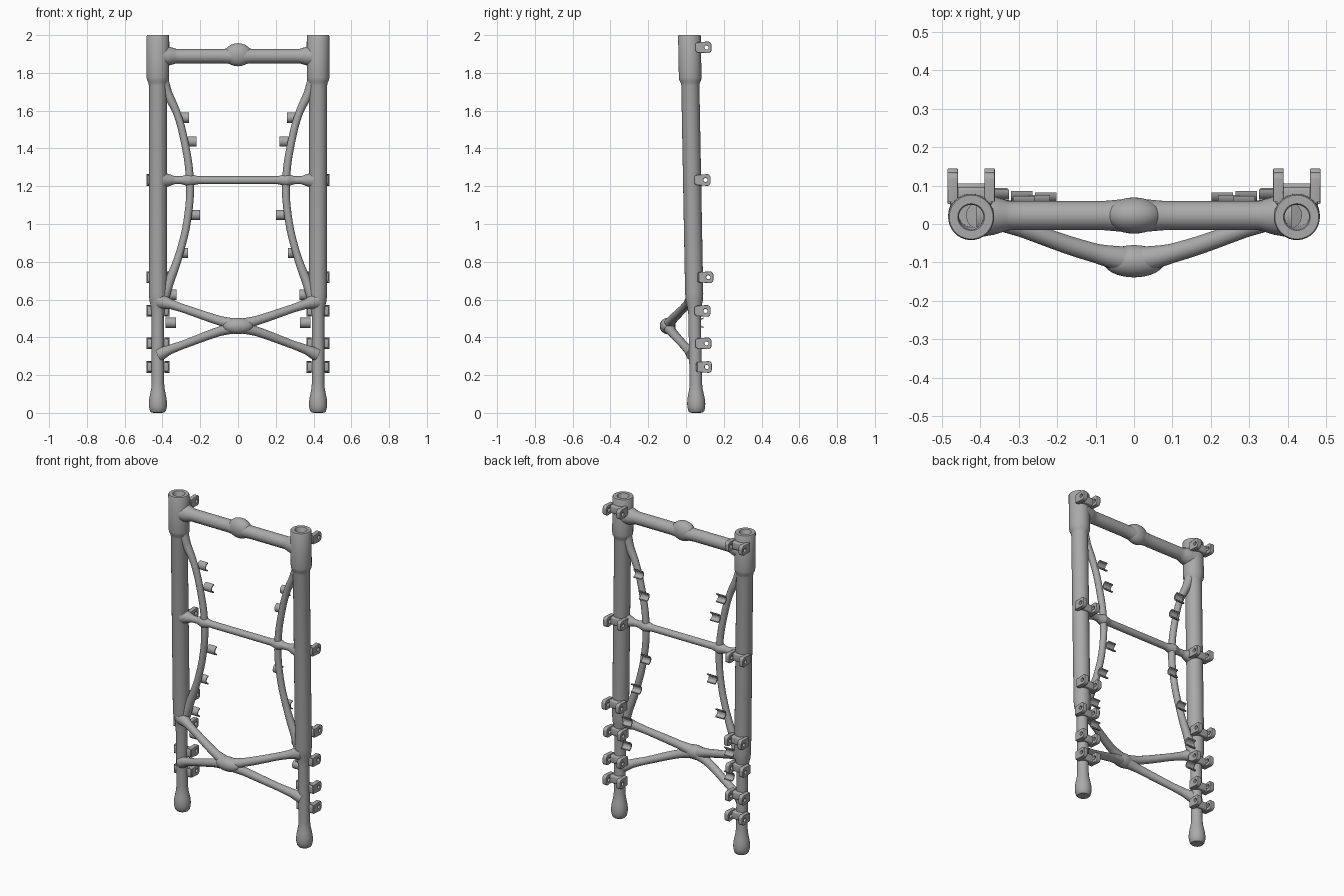
import bpy, bmesh
from math import sin, cos, pi, radians

cube = bpy.data.objects.get("Cube")
if cube:
    bpy.data.objects.remove(cube, do_unlink=True)

grey = bpy.data.materials.new("plain_grey")
grey.use_nodes = True
grey.diffuse_color = (0.4, 0.4, 0.4, 1)
grey.node_tree.nodes["Principled BSDF"].inputs["Base Color"].default_value = (0.4, 0.4, 0.4, 1)

LEG_X = 0.424
SIDES = (("left", 1), ("right", -1))


def leg_y(z):
    """Depth of the leaning leg axis at height z."""
    return 0.055 - 0.0185 * z


def select(objs):
    bpy.ops.object.select_all(action='DESELECT')
    for o in objs:
        o.select_set(True)
    bpy.context.view_layer.objects.active = objs[0]


def finish(obj, angle=40):
    select([obj])
    if obj.type == 'CURVE':
        bpy.ops.object.convert(target='MESH')
        obj = bpy.context.object
    obj.data.materials.clear()
    obj.data.materials.append(grey)
    bpy.ops.object.shade_smooth_by_angle(angle=radians(angle))
    return obj


def add(name, data):
    obj = bpy.data.objects.new(name, data)
    bpy.context.collection.objects.link(obj)
    return obj


def lathe(name, profile, x, sides=40):
    """Revolve (radius, z) points round the leaning axis."""
    bm = bmesh.new()
    rings = []
    for r, z in profile:
        count = sides if r > 0 else 1
        rings.append([bm.verts.new((x + r * cos(2 * pi * i / sides),
                                    leg_y(z) + r * sin(2 * pi * i / sides), z))
                      for i in range(count)])
    for a, b in zip(rings, rings[1:]):
        for i in range(sides):
            j = (i + 1) % sides
            quad = [a[i % len(a)], a[j % len(a)], b[j % len(b)], b[i % len(b)]]
            bm.faces.new(list(dict.fromkeys(quad)))
    bmesh.ops.recalc_face_normals(bm, faces=bm.faces)
    mesh = bpy.data.meshes.new(name)
    bm.to_mesh(mesh)
    bm.free()
    return finish(add(name, mesh))


def tube(name, points, side=1):
    """Smooth tube through (x, y, z, radius) points."""
    cu = bpy.data.curves.new(name, 'CURVE')
    cu.dimensions = '3D'
    cu.bevel_depth = 1
    cu.bevel_resolution = 6
    cu.resolution_u = 10
    cu.use_fill_caps = True
    sp = cu.splines.new('BEZIER')
    sp.bezier_points.add(len(points) - 1)
    for p, (x, y, z, r) in zip(sp.bezier_points, points):
        p.co = (x * side, y, z)
        p.radius = r
        p.handle_left_type = p.handle_right_type = 'AUTO'
    return finish(add(name, cu))


def plate(name, outlines, width, bevel=0.0):
    """Fill (y, z) outlines and extrude them along x."""
    cu = bpy.data.curves.new(name, 'CURVE')
    cu.dimensions = '2D'
    cu.fill_mode = 'BOTH'
    cu.extrude = width / 2 - bevel
    cu.bevel_depth = bevel
    cu.bevel_resolution = 2
    for pts in outlines:
        sp = cu.splines.new('POLY')
        sp.points.add(len(pts) - 1)
        sp.use_cyclic_u = True
        for p, (u, v) in zip(sp.points, pts):
            p.co = (u, v, 0, 1)
    obj = add(name, cu)
    obj.rotation_euler = (pi / 2, 0, pi / 2)
    return finish(obj)


def arc(cy, cz, r, start, end, n=8):
    return [(cy + r * cos(radians(start + (end - start) * i / n)),
             cz + r * sin(radians(start + (end - start) * i / n))) for i in range(n + 1)]


def ellipsoid(name, loc, scale):
    bpy.ops.mesh.primitive_uv_sphere_add(segments=32, ring_count=20, radius=1, location=loc)
    obj = bpy.context.object
    obj.name = name
    obj.scale = scale
    return finish(obj, 80)


# Legs: rounded foot, thin shank, main tube, hollow sleeve
leg_profile = [(0, 0), (0.034, 0.001), (0.042, 0.01), (0.047, 0.03), (0.048, 0.05),
               (0.046, 0.075), (0.041, 0.1), (0.035, 0.13), (0.033, 0.16), (0.033, 0.52),
               (0.037, 0.56), (0.045, 0.595), (0.048, 0.63), (0.048, 1.735), (0.051, 1.748),
               (0.058, 1.762), (0.06, 1.775), (0.06, 1.995), (0.057, 2), (0.035, 2),
               (0.032, 1.996), (0.032, 1.65), (0, 1.65)]
for label, s in SIDES:
    lathe(label + "_leg", leg_profile, s * LEG_X)

# Cross bars flaring into the legs
Y_TOP = 0.022
for label, s in SIDES:
    tube(label + "_top_bar", [(0.41, Y_TOP, 1.889, 0.058), (0.365, Y_TOP, 1.889, 0.05),
                              (0.325, Y_TOP, 1.889, 0.038), (0.08, Y_TOP, 1.889, 0.038),
                              (0, Y_TOP, 1.889, 0.045)], s)
    tube(label + "_middle_bar", [(0.4, 0.032, 1.232, 0.045), (0.365, 0.032, 1.232, 0.032),
                                 (0.335, 0.032, 1.232, 0.021), (0.3, 0.032, 1.232, 0.021),
                                 (0.26, 0.032, 1.232, 0.033), (0.21, 0.032, 1.232, 0.021),
                                 (0, 0.032, 1.232, 0.021)], s)
ellipsoid("top_bar_boss", (0, Y_TOP, 1.896), (0.074, 0.047, 0.061))

# Bowed side braces
bow = [(0.405, 1.77, 0.035), (0.372, 1.69, 0.025), (0.325, 1.59, 0.02), (0.284, 1.44, 0.02),
       (0.255, 1.232, 0.021), (0.264, 1.05, 0.02), (0.308, 0.85, 0.02), (0.365, 0.69, 0.025),
       (0.405, 0.59, 0.035)]
for label, s in SIDES:
    tube(label + "_bowed_brace", [(x, leg_y(z), z, r) for x, z, r in bow], s)

# Forward X brace with a swollen hub
HUB = (0, -0.097, 0.46, 0.036)
for label, s in SIDES:
    tube(label + "_upper_strut", [(0.415, 0.035, 0.592, 0.042), (0.35, 0.008, 0.573, 0.025),
                                  (0.29, -0.013, 0.553, 0.022), (0.1, -0.076, 0.489, 0.025), HUB], s)
    tube(label + "_lower_strut", [(0.415, 0.035, 0.31, 0.035), (0.36, 0.012, 0.335, 0.025),
                                  (0.29, -0.013, 0.361, 0.022), (0.1, -0.076, 0.431, 0.025), HUB], s)
ellipsoid("strut_hub", HUB[:3], (0.08, 0.042, 0.043))

# Rear bracket: two drilled lugs on a saddle, tip at local y = 0
lug_outline = [(-0.075, 0.024)] + [(-0.075, -0.024)] + arc(-0.019, -0.012, 0.016, -90, 0) \
    + arc(-0.019, 0.012, 0.016, 0, 90)
hole = arc(-0.027, 0, 0.014, 0, 337.5, 15)
parts = []
for x in (-0.048, 0.048):
    lug = plate("lug", [lug_outline, hole], 0.027, 0.003)
    lug.location.x = x
    parts.append(lug)
bpy.ops.mesh.primitive_cube_add(size=1, location=(0, -0.062, 0))
saddle = bpy.context.object
saddle.scale = (0.112, 0.046, 0.048)
bpy.ops.object.transform_apply(location=False, rotation=False, scale=True)
bev = saddle.modifiers.new("rounding", 'BEVEL')
bev.width = 0.008
bev.segments = 3
bpy.ops.object.modifier_apply(modifier="rounding")
parts.insert(0, finish(saddle))
select(parts)
bpy.ops.object.join()
bracket = bpy.context.object
bpy.ops.object.transform_apply()
bracket_mesh = bracket.data
bpy.data.objects.remove(bracket)
bracket_spots = [(1.935, 0.135), (1.233, 0.13), (0.718, 0.145), (0.54, 0.13),
                 (0.368, 0.135), (0.243, 0.137)]
for label, s in SIDES:
    for i, (z, tip) in enumerate(bracket_spots):
        add(f"{label}_bracket_{i + 1}", bracket_mesh).location = (s * LEG_X, tip, z)

# Half-pipe cradles on the inner side, open to the rear
crescent = arc(0, 0, 0.027, 90, 270, 14) + arc(0, 0, 0.02, 270, 90, 14)
cradle_spots = [(0.287, 1.563), (0.247, 1.437), (0.23, 1.048), (0.292, 0.847),
                (0.354, 0.625), (0.357, 0.477)]
for label, s in SIDES:
    for i, (x, z) in enumerate(cradle_spots):
        cradle = plate(f"{label}_cradle_{i + 1}", [crescent], 0.056)
        cradle.location = (s * x, leg_y(z) + 0.047, z)
